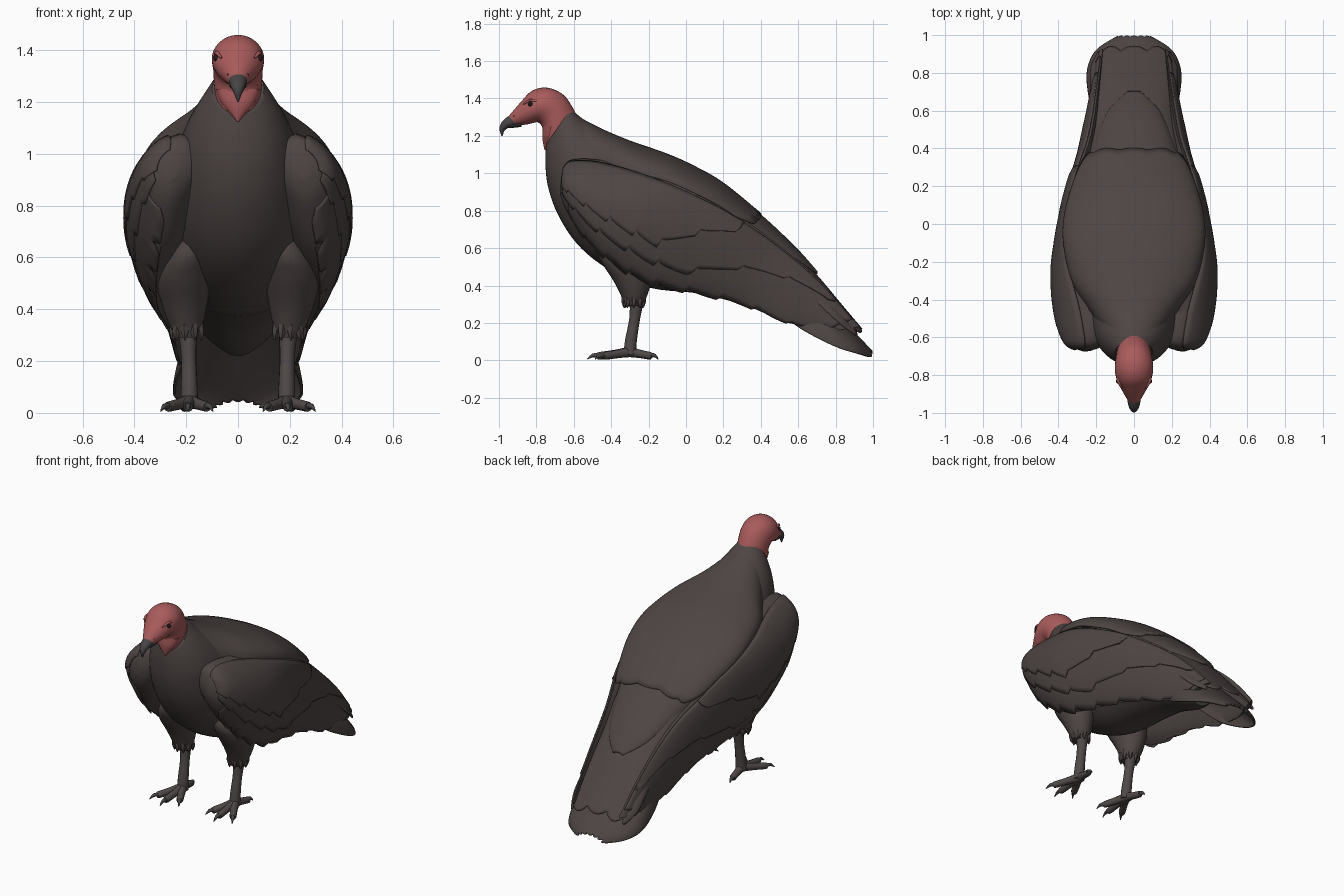
import bpy, bmesh, math
from mathutils import Vector

if "Cube" in bpy.data.objects:
    bpy.data.objects.remove(bpy.data.objects["Cube"])


def material(name, rgb):
    m = bpy.data.materials.new(name)
    m.diffuse_color = (*rgb, 1)
    m.use_nodes = True
    m.node_tree.nodes["Principled BSDF"].inputs["Base Color"].default_value = m.diffuse_color
    return m


FEATHER = material("dark_brown_feather", (0.076, 0.060, 0.057))
SKIN = material("red_skin", (0.40, 0.105, 0.105))
HORN = material("grey_horn", (0.062, 0.058, 0.058))
LEG = material("grey_brown_leg", (0.080, 0.067, 0.065))
EYE = material("black_eye", (0.012, 0.010, 0.010))


def at(rows, u):
    """Catmull-Rom sample of a list of tuples, u in 0..1."""
    f = max(0, min(u, 1)) * (len(rows) - 1)
    i = min(int(f), len(rows) - 2)
    t = f - i
    a, b, c, d = (rows[max(0, min(j, len(rows) - 1))] for j in (i - 1, i, i + 1, i + 2))
    return [0.5 * (2 * q + (r - p) * t + (2 * p - 5 * q + 4 * r - s) * t * t
                   + (3 * q - p - 3 * r + s) * t ** 3) for p, q, r, s in zip(a, b, c, d)]


def skin(name, rings, mat, closed=True, thick=0.0, angle=45):
    """Join rows of points into a surface; closed rows get end caps."""
    bm = bmesh.new()
    vs = [[bm.verts.new(p) for p in ring] for ring in rings]
    n = len(vs[0])
    for a, b in zip(vs, vs[1:]):
        for j in range(n if closed else n - 1):
            k = (j + 1) % n
            bm.faces.new((a[j], a[k], b[k], b[j]))
    if closed:
        bm.faces.new(vs[0])
        bm.faces.new(vs[-1])
    bmesh.ops.recalc_face_normals(bm, faces=bm.faces)
    me = bpy.data.meshes.new(name)
    bm.to_mesh(me)
    bm.free()
    me.materials.append(mat)
    ob = bpy.data.objects.new(name, me)
    bpy.context.collection.objects.link(ob)
    if thick:
        mod = ob.modifiers.new("thickness", 'SOLIDIFY')
        mod.thickness = thick
        mod.offset = 0
    bpy.ops.object.select_all(action='DESELECT')
    bpy.context.view_layer.objects.active = ob
    ob.select_set(True)
    bpy.ops.object.shade_smooth_by_angle(angle=math.radians(angle))
    return ob


def loft(name, rows, mat, steps=32, n=32, side=1):
    """Rows: top y, top z, bottom y, bottom z, half width, centre x."""
    rings = []
    for i in range(steps + 1):
        y1, z1, y2, z2, w, cx = at(rows, i / steps)
        ring = []
        for j in range(n):
            a = 2 * math.pi * j / n
            c = 0.5 + 0.5 * math.cos(a)
            ring.append((side * (cx + w * math.sin(a)), y2 + (y1 - y2) * c, z2 + (z1 - z2) * c))
        rings.append(ring)
    return skin(name, rings, mat)


def tube(name, pts, mat, steps=12, n=12, side=1):
    """Rows: x, y, z, radius."""
    rings = []
    for i in range(steps + 1):
        x, y, z, r = at(pts, i / steps)
        d = Vector(at(pts, i / steps + 0.02)[:3]) - Vector(at(pts, i / steps - 0.02)[:3])
        p = d.cross(Vector((1, 0.13, 0))).normalized()
        q = d.cross(p).normalized()
        ring = [Vector((x, y, z)) + r * (p * math.cos(a) + q * math.sin(a))
                for a in (2 * math.pi * j / n for j in range(n))]
        rings.append([(side * v.x, v.y, v.z) for v in ring])
    return skin(name, rings, mat)


def arch(name, rows, pull, scallop, count, steps=28, n=64):
    """Arched plumage sheet. Rows: y, ridge z, half width, edge z."""
    rings = []
    for i in range(steps + 1):
        f = i / steps
        ring = []
        for j in range(n + 1):
            t = 2 * j / n - 1
            cut = pull * t ** 4 + scallop * (1 - abs(math.cos(count * t * math.pi / 2)))
            y, z, w, e = at(rows, f * (1 - cut))
            a = t * math.pi / 2
            ring.append((w * math.sin(a), y, e + (z - e) * math.cos(a)))
        rings.append(ring)
    return skin(name, rings, FEATHER, closed=False, thick=0.010)


# Body from neck ruff to rump
loft("body", [(-.615, 1.345, -.748, 1.155, .10, 0), (-.55, 1.29, -.752, 1.06, .15, 0),
              (-.45, 1.235, -.738, .93, .20, 0), (-.30, 1.165, -.685, .78, .245, 0),
              (-.12, 1.10, -.58, .62, .285, 0), (.08, 1.010, -.42, .49, .30, 0),
              (.25, .895, -.20, .39, .28, 0), (.40, .765, .05, .36, .24, 0),
              (.55, .60, .30, .32, .19, 0), (.66, .46, .50, .25, .15, 0),
              (.70, .36, .62, .22, .08, 0)], FEATHER, 48, 48)

# Back plumage and tail
arch("mantle", [(-.58, 1.300, .15, 1.08), (-.45, 1.233, .235, 1.035), (-.30, 1.17, .325, 1.01),
                (-.10, 1.10, .37, .955), (.05, 1.032, .365, .89), (.20, .945, .325, .81),
                (.40, .782, .25, .67)], .10, .015, 5)
arch("lower_back_feathers", [(.15, .965, .27, .80), (.30, .857, .25, .70), (.45, .730, .20, .62),
                             (.60, .585, .13, .53), (.70, .472, .03, .462)], 0, 0, 1)
arch("rump_feathers", [(.20, .90, .28, .66), (.40, .755, .25, .58), (.55, .61, .22, .46),
                       (.70, .45, .225, .31), (.83, .295, .225, .19), (.94, .165, .17, .11)], .08, .06, 4)
arch("tail", [(.42, .60, .17, .34), (.57, .47, .21, .20), (.70, .35, .24, .12),
              (.82, .23, .243, .065), (.92, .125, .195, .035), (.995, .045, .08, .012)], .03, .035, 7)

# Folded wing. Rows: upper y z x, lower y z x, outer x, inner thickness
WING = [(-.665, 1.0, .25, -.675, .90, .26, .28, .03), (-.62, 1.07, .22, -.64, .80, .27, .355, .09),
        (-.45, 1.07, .24, -.52, .63, .30, .408, .14), (-.20, 1.0, .31, -.36, .50, .315, .428, .13),
        (0, .92, .33, -.18, .41, .31, .405, .10), (.25, .79, .295, .05, .36, .285, .35, .06),
        (.48, .63, .225, .30, .30, .25, .285, .03), (.72, .42, .19, .55, .20, .225, .238, .015),
        (.93, .18, .165, .78, .155, .20, .205, .006)]


def wing_point(u, v, lift=0.0, inner=False):
    y1, z1, x1, y2, z2, x2, out, th = at(WING, u)
    bulge = max(0, math.sin(math.pi * min(v, 1) ** 0.85)) ** 0.6
    x = x1 + (x2 - x1) * v
    x += -th * bulge if inner else (out - (x1 + x2) / 2) * bulge
    return (x + lift, y1 + (y2 - y1) * v, z1 + (z2 - z1) * v)


def wing_layer(name, side, u0, u1, edge, count, amp, lift):
    """Row of overlapping feathers whose lower border is a rounded saw."""
    rings = []
    per = 10
    for i in range(count * per + 1):
        f = i / (count * per)
        saw = (i % per) / per
        reach = edge(f) + amp * (saw ** 0.6 - 0.5)
        row = []
        for j in range(15):
            s = j / 14
            p = wing_point(u0 + (u1 - u0) * f, 0.03 + s * (reach - 0.03), lift * (0.3 + 0.7 * s))
            row.append((side * p[0], p[1], p[2]))
        rings.append(row)
    skin(name, rings, FEATHER, closed=False, thick=0.008)


for side, tag in ((1, "left"), (-1, "right")):
    # Wing core and three layers of feathers
    rings = []
    for i in range(41):
        u = i / 40
        ring = [wing_point(u, j / 16) for j in range(17)]
        ring += [wing_point(u, j / 16, inner=True) for j in range(15, 0, -1)]
        rings.append([(side * x, y, z) for x, y, z in ring])
    skin(tag + "_wing", rings, FEATHER)
    wing_layer(tag + "_flight_feathers", side, .14, .97, lambda f: 1.0, 9, .06, .004)
    wing_layer(tag + "_long_coverts", side, .07, .92,
               lambda f: .80 - .70 * max(0, f - .6) / .4, 8, .06, .009)
    wing_layer(tag + "_short_coverts", side, .04, .66,
               lambda f: .62 - .50 * max(0, f - .7) / .3, 7, .07, .014)

    # Feathered thigh with ragged hem
    loft(tag + "_thigh", [(-.45, .76, -.12, .72, .05, .16), (-.49, .62, -.12, .60, .10, .19),
                          (-.455, .53, -.17, .48, .105, .208), (-.385, .42, -.19, .40, .086, .206),
                          (-.345, .34, -.21, .34, .066, .20), (-.325, .29, -.235, .29, .048, .194)],
         FEATHER, 25, 24, side)
    for k in range(9):
        a = 2 * math.pi * k / 9
        c, s = math.cos(a), math.sin(a)
        tube(f"{tag}_hem_tuft_{k}", [(.197 + .045 * c, -.28 + .045 * s, .36, .020),
                                     (.196 + .054 * c, -.28 + .050 * s, .31, .016),
                                     (.195 + .056 * c, -.28 + .052 * s, .28, .002)], FEATHER, 4, 6, side)

    # Shank, toes and claws
    tube(tag + "_shank", [(.195, -.26, .34, .040), (.190, -.275, .22, .029),
                          (.188, -.295, .10, .032), (.188, -.30, .03, .034)], LEG, 12, 14, side)
    for k, (x, y) in enumerate(((.192, -.465), (.268, -.435), (.122, -.425), (.205, -.19))):
        dx, dy = x - .188, y + .30
        tube(f"{tag}_toe_{k}", [(.188, -.30, .045, .028), (.188 + dx * .5, -.30 + dy * .5, .034, .022),
                                (x, y, .024, .020), (x + dx * .06, y + dy * .06, .023, .012)], LEG, 9, 10, side)
        tube(f"{tag}_claw_{k}", [(x, y, .026, .014), (x + dx * .2, y + dy * .2, .026, .010),
                                 (x + dx * .38, y + dy * .38, .006, .002)], HORN, 6, 8, side)

# Bare head, neck and pointed throat
loft("head", [(-.58, 1.30, -.735, 1.10, .085, 0), (-.608, 1.355, -.758, 1.18, .092, 0),
              (-.65, 1.415, -.768, 1.245, .096, 0), (-.71, 1.450, -.79, 1.272, .101, 0),
              (-.77, 1.458, -.815, 1.270, .099, 0), (-.83, 1.437, -.845, 1.262, .087, 0),
              (-.88, 1.385, -.88, 1.258, .064, 0), (-.925, 1.333, -.91, 1.255, .042, 0),
              (-.948, 1.306, -.925, 1.255, .030, 0)], SKIN, 32, 32)
loft("throat", [(-.765, 1.25, -.69, 1.25, .085, 0), (-.768, 1.19, -.70, 1.19, .060, 0),
                (-.757, 1.125, -.72, 1.125, .006, 0)], SKIN, 12, 24)
# Hooked beak
loft("beak", [(-.930, 1.318, -.90, 1.252, .036, 0), (-.960, 1.298, -.932, 1.248, .033, 0),
              (-.984, 1.275, -.955, 1.240, .026, 0), (-.998, 1.240, -.972, 1.225, .015, 0),
              (-.987, 1.20, -.980, 1.20, .003, 0)], HORN, 16, 20)
loft("lower_beak", [(-.88, 1.275, -.88, 1.248, .034, 0), (-.925, 1.265, -.925, 1.243, .026, 0),
                    (-.955, 1.258, -.952, 1.243, .010, 0)], HORN, 8, 14)
# Eyes with brow folds, and nostrils
for side, tag in ((1, "left"), (-1, "right")):
    for part, (x, y, z), r, mat in (("eye", (.083, -.832, 1.370), .013, EYE),
                                    ("nostril", (.036, -.918, 1.305), .006, EYE)):
        bpy.ops.mesh.primitive_uv_sphere_add(segments=16, ring_count=10, radius=r, location=(side * x, y, z))
        ob = bpy.context.object
        ob.name = f"{tag}_{part}"
        ob.data.materials.append(mat)
        bpy.ops.object.shade_smooth()
    tube(tag + "_brow", [(.090, -.79, 1.385, .004), (.081, -.835, 1.389, .008),
                         (.064, -.87, 1.370, .004)], SKIN, 8, 8, side)
